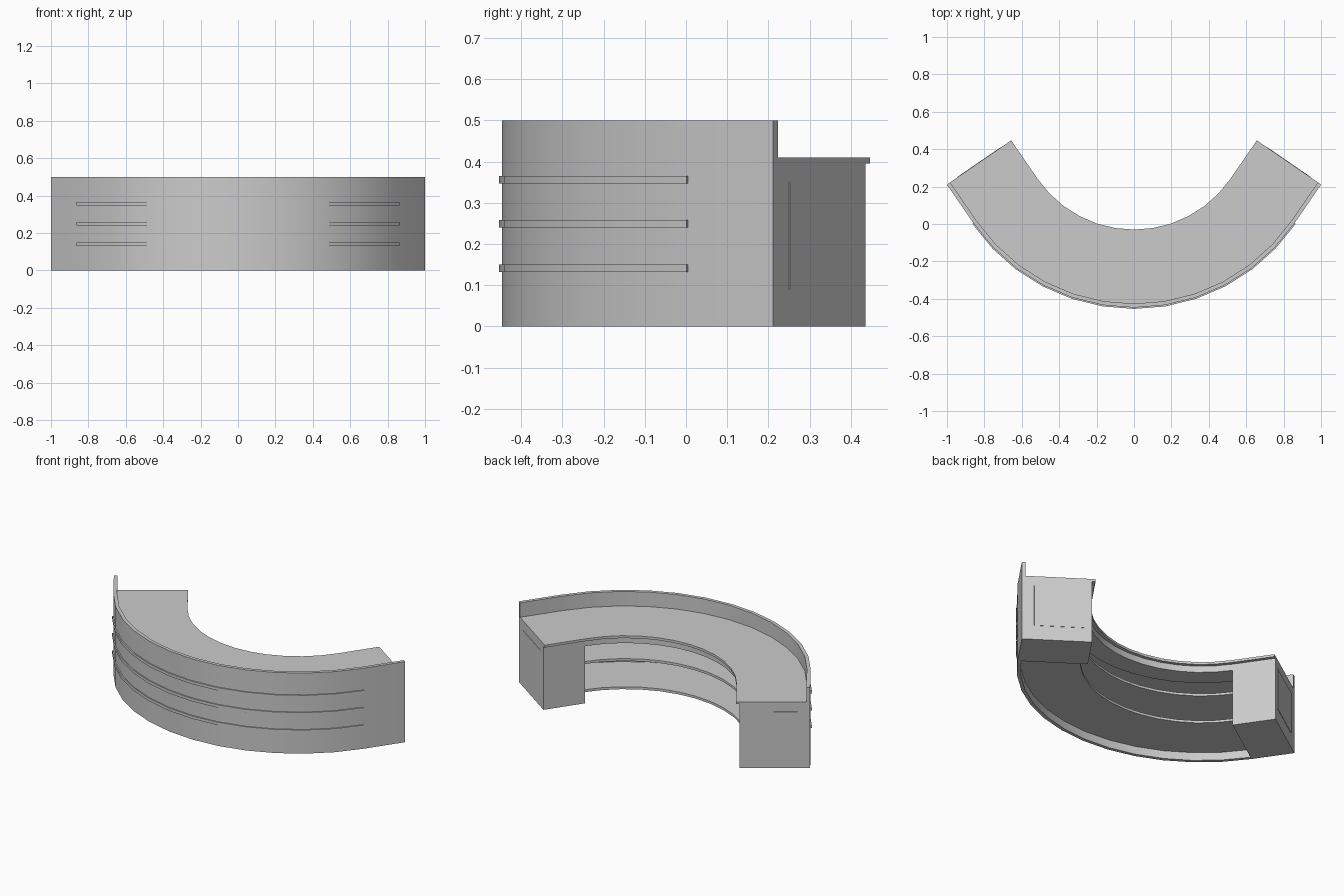
import bpy
import bmesh
from math import sin, cos, radians
from mathutils import Vector

cube = bpy.data.objects.get("Cube")
if cube:
    bpy.data.objects.remove(cube, do_unlink=True)

R_OUT = 1.042            # outer face of the front wall
R_WALL = R_OUT - 0.021   # inner face of the front wall
R_COUNTER = 0.625        # inner edge of the countertop
R_CAB = 0.645            # inner face of the end cabinets
CENTRE_Y = 0.595
HALF = radians(55.5)
STRAIGHT = 0.25          # straight run after the arc
SEGMENTS = 12

grey = bpy.data.materials.new("plain_grey")
grey.use_nodes = True
grey.diffuse_color = (0.6, 0.6, 0.6, 1)
grey.node_tree.nodes["Principled BSDF"].inputs["Base Color"].default_value = (0.6, 0.6, 0.6, 1)


def plan_point(angle, radius, run=0.0):
    """Point on the arc, moved along the tangent by run."""
    side = 1 if angle > 0 else -1
    return Vector((radius * sin(angle) + side * run * cos(angle),
                   CENTRE_Y - radius * cos(angle) + run * sin(abs(angle)), 0))


# The plan is a list of (angle, straight run) stations
ARC = [(HALF * (2 * i / SEGMENTS - 1), 0.0) for i in range(SEGMENTS + 1)]
FULL = [(-HALF, STRAIGHT)] + ARC + [(HALF, STRAIGHT)]


def sweep(name, stations, r_in, r_out, z0, z1):
    """Rectangular section carried along the plan stations."""
    bm = bmesh.new()
    rings = []
    for angle, run in stations:
        section = ((r_in, z0), (r_out, z0), (r_out, z1), (r_in, z1))
        rings.append([bm.verts.new(plan_point(angle, r, run) + Vector((0, 0, z)))
                      for r, z in section])
    for a, b in zip(rings, rings[1:]):
        for i in range(4):
            j = (i + 1) % 4
            bm.faces.new((a[i], a[j], b[j], b[i]))
    bm.faces.new(rings[0])
    bm.faces.new(rings[-1][::-1])
    bmesh.ops.recalc_face_normals(bm, faces=bm.faces)
    mesh = bpy.data.meshes.new(name)
    bm.to_mesh(mesh)
    bm.free()
    obj = bpy.data.objects.new(name, mesh)
    mesh.materials.append(grey)
    bpy.context.collection.objects.link(obj)
    bpy.ops.object.select_all(action="DESELECT")
    obj.select_set(True)
    bpy.context.view_layer.objects.active = obj
    bpy.ops.object.shade_smooth_by_angle(angle=radians(30))
    return obj


# Curved wall and worktop
sweep("front_wall", FULL, R_WALL, R_OUT, 0, 0.5)
sweep("countertop", FULL, R_COUNTER, R_WALL, 0.395, 0.41)
sweep("counter_apron", ARC, R_CAB, R_CAB + 0.12, 0.355, 0.395)

# Shelves behind the wall
for name, z in (("lower_shelf", 0.05), ("middle_shelf", 0.225)):
    sweep(name, ARC, R_CAB + 0.04, R_WALL, z, z + 0.015)

# Trim rails on the outside
for name, z in (("lower_rail", 0.141), ("middle_rail", 0.249), ("upper_rail", 0.356)):
    sweep(name, ARC, R_OUT - 0.005, R_OUT + 0.007, z - 0.009, z + 0.009)

# End cabinets with thin panels
for side, sign in (("left", 1), ("right", -1)):
    angle = sign * HALF
    sweep(side + "_cabinet", [(angle, 0), (angle, STRAIGHT)], R_CAB, R_WALL, 0, 0.395)
    sweep(side + "_end_panel", [(angle, STRAIGHT - 0.002), (angle, STRAIGHT + 0.002)],
          R_OUT - 0.35, R_OUT - 0.07, 0.09, 0.35)
